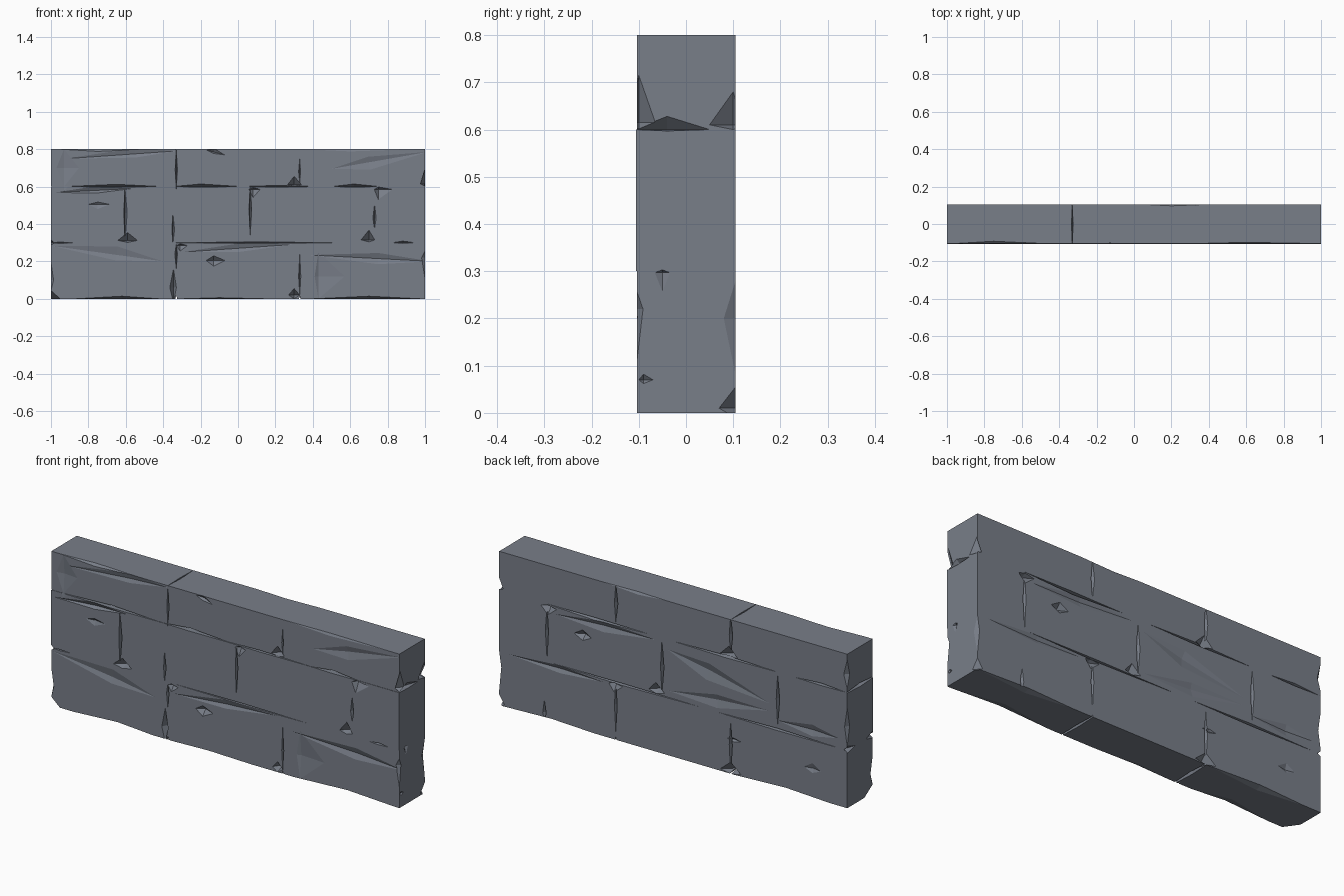
import bpy, bmesh, math
from mathutils import Vector, Matrix

grey = bpy.data.materials.new("blue grey stone")
grey.diffuse_color = (0.19, 0.21, 0.25, 1)

X, Y, Z = Vector((1, 0, 0)), Vector((0, 1, 0)), Vector((0, 0, 1))
# wall side: (origin, u axis, v axis, inward direction)
SIDES = {
    "front": (Vector((0, -0.104, 0)), X, Z, Y),
    "back": (Vector((0, 0.105, 0)), X, Z, -Y),
    "right": (Vector((1, 0, 0)), Y, Z, -X),
    "left": (Vector((-1, 0, 0)), Y, Z, X),
    "top": (Vector((0, 0, 0.8)), X, Y, -Z),
    "bottom": (Vector((0, 0, 0)), X, Y, Z),
}
cutters = bpy.data.collections.new("chip_cutters")
bpy.context.scene.collection.children.link(cutters)


def mesh_object(name, bm, collection):
    bmesh.ops.recalc_face_normals(bm, faces=bm.faces)
    me = bpy.data.meshes.new(name)
    bm.to_mesh(me)
    bm.free()
    ob = bpy.data.objects.new(name, me)
    collection.objects.link(ob)
    return ob


def gouge(side, u, v, left, right, down, up, depth, roll=0):
    """Pointed pyramid cut into one side of the wall."""
    o, U, V, N = SIDES[side]
    k = (depth + 0.004) / depth
    rot = Matrix.Rotation(math.radians(roll), 2)
    bm = bmesh.new()
    ring = []
    for a, b in ((-left, 0), (0, -down), (right, 0), (0, up)):
        p = rot @ Vector((a * k, b * k))
        ring.append(bm.verts.new(o + U * (u + p.x) + V * (v + p.y) - N * 0.004))
    tip = bm.verts.new(o + U * u + V * v + N * depth)
    bm.faces.new(ring)
    for i in range(4):
        bm.faces.new((ring[i], ring[(i + 1) % 4], tip))
    mesh_object("chip", bm, cutters).hide_render = True


# long chips along the course edges, front and back
for side, chips in {
    "front": [(-0.65, 0.6, .28, .25, .002, .012, .035), (-0.2, 0.6, .15, .22, .002, .014, .04),
              (0.2, 0.6, .2, .25, .002, .006, .02), (0.62, 0.6, .12, .14, .002, .014, .04),
              (0.1, 0.3, .46, .43, .004, .004, .025), (-0.95, 0.3, .06, .07, .004, .003, .02),
              (0.88, 0.3, .05, .06, .003, .008, .02), (-0.62, 0, .25, .2, .01, .014, .045),
              (0.7, 0, .3, .28, .01, .014, .045), (-0.1, 0, .2, .25, .01, .006, .02)],
    "back": [(0.45, 0.6, .3, .28, .012, .003, .035), (-0.3, 0.6, .3, .3, .005, .008, .025),
             (-0.85, 0.6, .14, .15, .003, .01, .03), (0.3, 0.3, .45, .4, .008, .003, .03),
             (-0.6, 0.3, .35, .35, .004, .008, .025), (0.7, 0, .25, .3, .01, .01, .03),
             (-0.65, 0, .25, .3, .01, .012, .03)],
}.items():
    for c in chips:
        gouge(side, *c)

# vertical cracks where stones meet
for side, chips in {
    "front": [(-0.605, 0.46, .005, .012, .15, .13, .035), (0.065, 0.48, .006, .008, .14, .12, .035),
              (-0.345, 0.06, .02, .016, .08, .1, .04), (-0.33, 0.24, .008, .006, .08, .05, .03),
              (-0.33, 0.69, .006, .006, .1, .11, .03), (-0.348, 0.37, .005, .008, .07, .08, .02),
              (0.33, 0.68, .006, .004, .06, .07, .02), (0.73, 0.43, .008, .008, .05, .07, .02),
              (0.33, 0.12, .006, .006, .1, .12, .02)],
    "back": [(0.725, 0.46, .008, .01, .15, .13, .03), (0.065, 0.45, .012, .008, .14, .14, .035),
             (-0.6, 0.46, .012, .008, .14, .13, .03), (0.33, 0.71, .012, .008, .1, .1, .03),
             (-0.33, 0.72, .012, .008, .11, .1, .03), (0.33, 0.18, .008, .008, .14, .12, .025),
             (-0.33, 0.15, .01, .008, .16, .12, .03), (0.74, 0.03, .01, .01, .04, .07, .02)],
}.items():
    for c in chips:
        gouge(side, *c)

# small deep notches
for side, chips in {
    "front": [(-0.59, 0.312, .05, .05, .01, .04, .04), (0.30, 0.61, .035, .04, .008, .045, .04),
              (0.70, 0.315, .04, .03, .01, .05, .04), (0.75, 0.585, .02, .07, .05, .012, .025),
              (-0.13, 0.205, .04, .06, .03, .025, .025), (0.30, 0.02, .03, .03, .02, .035, .05),
              (0.08, 0.585, .02, .035, .04, .01, .02), (-0.31, 0.285, .02, .04, .03, .01, .02),
              (-0.13, 0.785, .04, .06, .008, .018, .015, -15), (-0.75, 0.505, .04, .05, .02, .01, .008)],
    "back": [(0.52, 0.49, .05, .05, .025, .03, .025), (-0.32, 0.61, .05, .05, .01, .05, .04),
             (0.72, 0.585, .05, .04, .04, .01, .03), (0.1, 0.315, .05, .04, .012, .045, .04),
             (-0.33, 0.01, .06, .06, .01, .05, .05), (0.34, 0.285, .05, .03, .04, .01, .025),
             (-0.35, 0.18, .04, .04, .01, .01, .01), (-0.8, 0.15, .05, .05, .02, .03, .01)],
}.items():
    for c in chips:
        gouge(side, *c)

# broad shallow facets on the stone faces
for side, chips in {
    "front": [(-0.65, 0.235, .35, .25, .03, .045, .010, -8), (0.75, 0.215, .37, .28, .03, .03, .012, -3),
              (0.43, 0.12, .02, .14, .12, .13, .010), (-0.55, 0.775, .38, .22, .02, .03, .009, 4),
              (0.7, 0.73, .2, .32, .04, .03, .009, 10), (0.0, 0.27, .3, .3, .02, .025, .010, 4),
              (-0.75, 0.58, .2, .16, .012, .02, .012, 3), (-0.93, 0.7, .04, .08, .1, .1, .008)],
    "back": [(-0.2, 0.5, .36, .24, .05, .04, .012, 12), (-0.25, 0.36, .3, .28, .04, .03, .010, -5),
             (0.4, 0.57, .3, .28, .03, .025, .012, -2), (-0.8, 0.35, .15, .2, .03, .03, .010),
             (0.65, 0.28, .25, .3, .02, .02, .010)],
}.items():
    for c in chips:
        gouge(side, *c)

# chips on the two ends, the top crack and the underside cracks
for side, chips in {
    "right": [(-0.1, 0.615, .02, .035, .015, .1, .03), (0.1, 0.61, .05, .02, .01, .07, .03),
              (-0.04, 0.6, .07, .09, .003, .028, .03), (0.105, 0.01, .035, .02, .02, .045, .03),
              (-0.105, 0.22, .01, .014, .12, .04, .02), (0.105, 0.2, .025, .01, .12, .08, .012),
              (-0.05, 0.297, .016, .016, .04, .006, .01), (-0.09, 0.07, .01, .02, .008, .012, .01)],
    "left": [(0.0, 0.6, .14, .14, .008, .012, .02), (0.1, 0.3, .06, .02, .015, .02, .025),
             (-0.1, 0.3, .02, .05, .015, .02, .025), (-0.105, 0.0, .02, .07, .02, .045, .05),
             (0.105, 0.69, .02, .01, .07, .08, .02), (0.105, 0.42, .02, .01, .1, .1, .015),
             (-0.105, 0.1, .02, .02, .06, .1, .015)],
    "top": [(-0.33, 0, .004, .004, .13, .11, .03), (-0.75, -0.104, .2, .25, .01, .012, .012),
            (0.6, -0.104, .25, .35, .01, .006, .012), (0.2, 0.105, .15, .2, .008, .01, .012)],
    "bottom": [(-0.33, 0, .01, .01, .2, .2, .04), (0.33, 0, .008, .008, .2, .2, .03)],
}.items():
    for c in chips:
        gouge(side, *c)

# courses of stones: (name, bottom, top, front y, x of the joints)
COURSES = [
    ("bottom_stone", 0.0, 0.3, -0.104, (-1, -0.33, 0.33, 1)),
    ("middle_stone", 0.3, 0.6, -0.106, (-1, -0.6, 0.065, 0.73, 1)),
    ("top_stone", 0.6, 0.8, -0.104, (-1, -0.33, 0.33, 1)),
]
stones = []
for name, z0, z1, yf, joints in COURSES:
    for i, (x0, x1) in enumerate(zip(joints, joints[1:])):
        size = Vector((x1 - x0, 0.105 - yf, z1 - z0))
        mid = Vector(((x0 + x1) / 2, (0.105 + yf) / 2, (z0 + z1) / 2))
        bm = bmesh.new()
        bmesh.ops.create_cube(bm, size=1, matrix=Matrix.Translation(mid) @ Matrix.Diagonal((*size, 1)))
        ob = mesh_object(f"{name}_{i + 1}", bm, bpy.context.scene.collection)
        ob.data.materials.append(grey)
        cut = ob.modifiers.new("chips", "BOOLEAN")
        cut.operation, cut.solver = "DIFFERENCE", "EXACT"
        cut.operand_type, cut.collection = "COLLECTION", cutters
        stones.append(ob)

# bake the chipped stones, then discard the cutters
deps = bpy.context.evaluated_depsgraph_get()
baked = [bpy.data.meshes.new_from_object(ob.evaluated_get(deps)) for ob in stones]
for ob, me in zip(stones, baked):
    ob.modifiers.clear()
    me.materials.clear()
    me.materials.append(grey)
    for p in me.polygons:
        p.material_index = 0
        p.use_smooth = False
    ob.data = me
for c in list(cutters.objects):
    bpy.data.objects.remove(c)
bpy.data.collections.remove(cutters)
